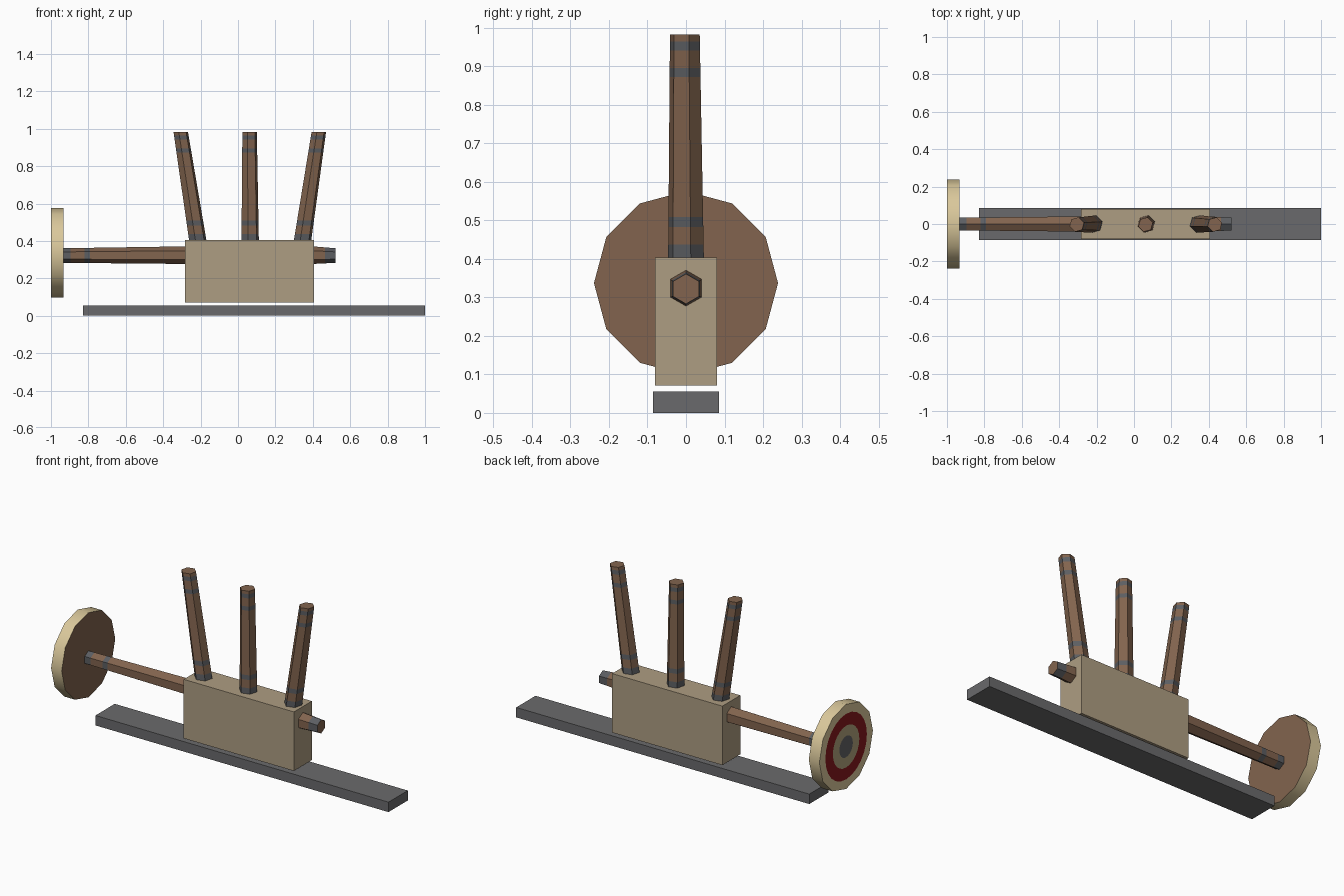
import bpy, bmesh, math
from mathutils import Vector

if "Cube" in bpy.data.objects:
    bpy.data.objects.remove(bpy.data.objects["Cube"])


def mat(name, r, g, b):
    m = bpy.data.materials.new(name)
    lin = [((c / 255 + 0.055) / 1.055) ** 2.4 for c in (r, g, b)]
    m.diffuse_color = (*lin, 1)
    m.use_nodes = True
    m.node_tree.nodes["Principled BSDF"].inputs["Base Color"].default_value = m.diffuse_color
    return m


BROWN = mat("wood brown", 130, 100, 78)
GREY = mat("band grey", 92, 94, 98)
STONE = mat("body tan", 174, 157, 130)
BASE = mat("base grey", 106, 106, 108)
CREAM = mat("disc cream", 218, 200, 155)
RED = mat("ring red", 135, 24, 28)
OLIVE = mat("ring tan", 178, 164, 125)
HUB = mat("hub grey", 100, 100, 102)


def finish(bm, name, mats):
    bmesh.ops.recalc_face_normals(bm, faces=bm.faces[:])
    me = bpy.data.meshes.new(name)
    bm.to_mesh(me)
    bm.free()
    for m in mats:
        me.materials.append(m)
    ob = bpy.data.objects.new(name, me)
    bpy.context.collection.objects.link(ob)
    return ob


def box(name, lo, hi, m):
    bm = bmesh.new()
    bmesh.ops.create_cube(bm, size=1)
    for v in bm.verts:
        v.co = [(a + b) / 2 + c * (b - a) for a, b, c in zip(lo, hi, v.co)]
    return finish(bm, name, [m])


def bridge(bm, a, b, mi):
    """Quads between two equal rings."""
    faces = []
    for i in range(len(a)):
        j = (i + 1) % len(a)
        f = bm.faces.new((a[i], a[j], b[j], b[i]))
        f.material_index = mi
        faces.append(f)
    return faces


def rod(name, p, q, r0, r1, bands, axis, turn=0.0):
    """Tapered hexagonal rod from p to q with grey bands (start, end as fractions)."""
    p, q = Vector(p), Vector(q)
    u, w = (Vector((0, 0, 1)), Vector((0, 1, 0))) if axis == "x" else (Vector((1, 0, 0)), Vector((0, 1, 0)))
    cuts = sorted({0.0, 1.0} | {t for b in bands for t in b})
    bm = bmesh.new()
    rings = []
    for t in cuts:
        c, r = p.lerp(q, t), r0 + (r1 - r0) * t
        rings.append([bm.verts.new(c + r * (math.cos(a) * u + math.sin(a) * w))
                      for a in (turn + k * math.pi / 3 for k in range(6))])
    for k in range(len(cuts) - 1):
        mid = (cuts[k] + cuts[k + 1]) / 2
        bridge(bm, rings[k], rings[k + 1], int(any(s < mid < e for s, e in bands)))
    bm.faces.new(rings[0])
    bm.faces.new(rings[-1])
    return finish(bm, name, [BROWN, GREY])


# base plate and floating block
box("base_plate", (-0.83, -0.086, 0), (1.0, 0.086, 0.056), BASE)
box("body_block", (-0.283, -0.08, 0.071), (0.405, 0.08, 0.404), STONE)

# horizontal handle and rear stub
rod("long_handle", (-0.28, 0, 0.324), (-0.936, 0, 0.322), 0.047, 0.039,
    [(0.78, 0.825), (0.94, 1.0)], "x")
rod("short_stub", (0.40, 0, 0.324), (0.52, 0, 0.322), 0.047, 0.039, [(0.55, 1.0)], "x")

# three upright rods
for name, xb, xt in (("left_rod", -0.215, -0.306), ("middle_rod", 0.065, 0.062), ("right_rod", 0.345, 0.432)):
    rod(name, (xb, 0, 0.402), (xt, -0.003, 0.982), 0.048, 0.040,
        [(0.0, 0.06), (0.14, 0.185), (0.81, 0.85), (0.93, 0.97)], "z", math.radians(15))

# round end disc with target rings on its outer face
bm = bmesh.new()
CZ, N = 0.337, 24


def ring(x, r, twelve=False):
    vs = []
    for k in range(N):
        a = 2 * math.pi * k / N
        rr = r * math.cos(math.pi / 12) if twelve and k % 2 else r
        vs.append(bm.verts.new((x, rr * math.cos(a), CZ + rr * math.sin(a))))
    return vs


back, front = ring(-0.934, 0.239, True), ring(-1.0, 0.239, True)
for f in bridge(bm, back, front, 0):
    f.smooth = True
bm.faces.new(back).material_index = 4
prev = front
for r, mi in ((0.185, 0), (0.118, 1), (0.06, 2)):
    cur = ring(-1.0, r)
    bridge(bm, prev, cur, mi)
    prev = cur
bm.faces.new(prev).material_index = 3
finish(bm, "target_disc", [CREAM, RED, OLIVE, HUB, BROWN])
